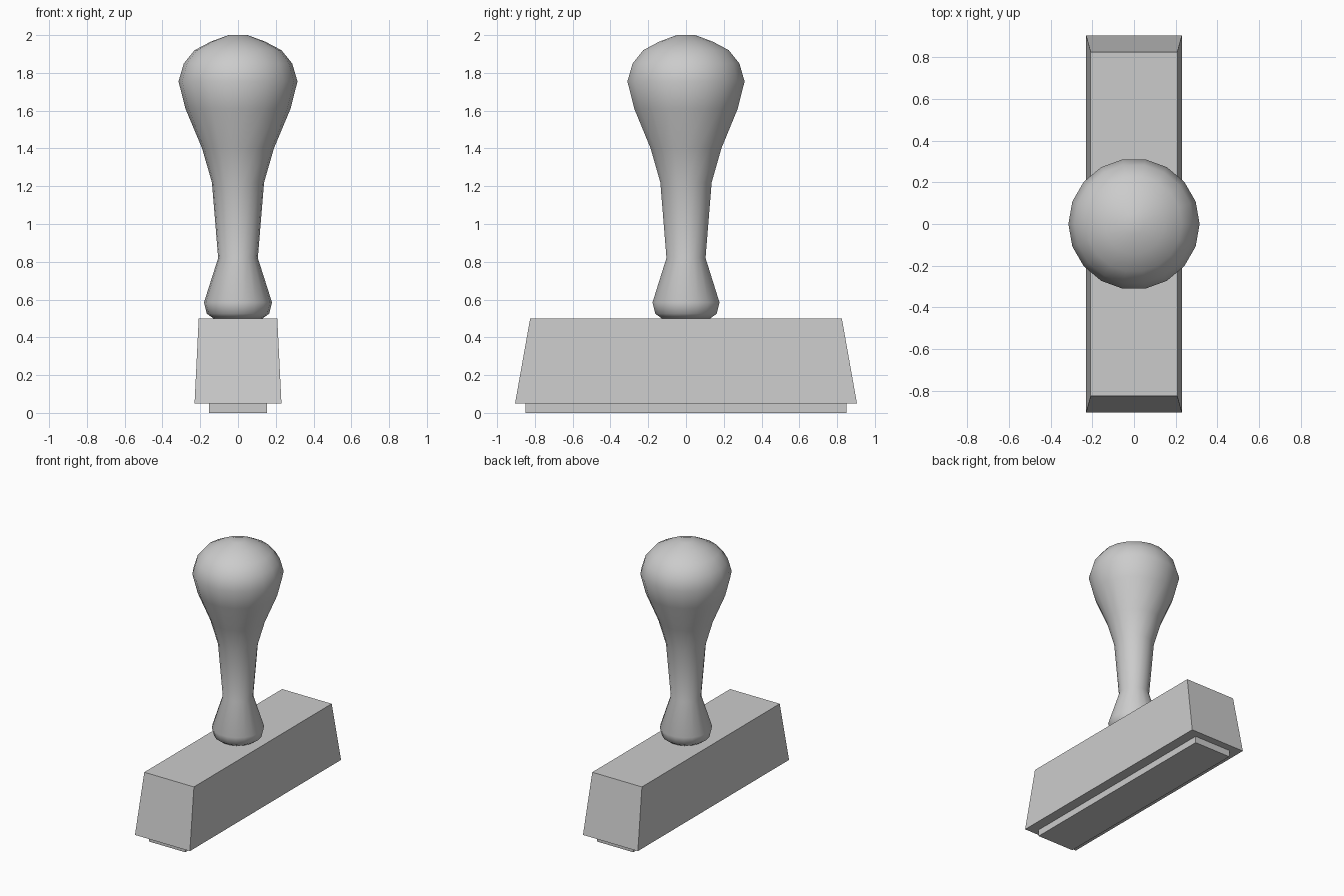
import bpy, bmesh, math
from mathutils import Matrix

cube = bpy.data.objects.get("Cube")
if cube:
    bpy.data.objects.remove(cube, do_unlink=True)

grey = bpy.data.materials.new("light grey")
grey.use_nodes = True
COLOUR = (0.6, 0.6, 0.6, 1)
grey.diffuse_color = COLOUR
grey.node_tree.nodes["Principled BSDF"].inputs["Base Color"].default_value = COLOUR


def add_object(name, bm):
    bmesh.ops.recalc_face_normals(bm, faces=bm.faces)
    mesh = bpy.data.meshes.new(name)
    bm.to_mesh(mesh)
    bm.free()
    mesh.materials.append(grey)
    obj = bpy.data.objects.new(name, mesh)
    bpy.context.collection.objects.link(obj)
    return obj


def tapered_block(name, bottom, top, z0, z1):
    """Block with half sizes given for its bottom and top."""
    bm = bmesh.new()
    bmesh.ops.create_cube(bm, size=2)
    for v in bm.verts:
        hx, hy = top if v.co.z > 0 else bottom
        v.co = (v.co.x * hx, v.co.y * hy, z1 if v.co.z > 0 else z0)
    return add_object(name, bm)


def turned(name, profile, sides):
    """Solid of revolution from (radius, height) pairs, closed at both ends."""
    bm = bmesh.new()
    rings = []
    for r, z in profile:
        ring = bmesh.ops.create_circle(bm, segments=sides, radius=r)["verts"]
        turn = Matrix.Rotation(math.pi / 2, 4, "Z")
        bmesh.ops.transform(bm, matrix=Matrix.Translation((0, 0, z)) @ turn, verts=ring)
        rings.append(ring)
    for low, high in zip(rings, rings[1:]):
        for i in range(sides):
            j = (i + 1) % sides
            bm.faces.new((low[i], low[j], high[j], high[i]))
    bm.faces.new(rings[0])
    bm.faces.new(rings[-1])
    return add_object(name, bm)


# Stamp block and the printing pad under it
tapered_block("stamp_block", (0.23, 0.905), (0.208, 0.825), 0.05, 0.5)
tapered_block("stamp_pad", (0.153, 0.85), (0.153, 0.85), 0, 0.05)

# Turned handle
handle = turned("handle", [
    (0.13, 0.5), (0.165, 0.525), (0.18, 0.585), (0.105, 0.82), (0.138, 1.22),
    (0.19, 1.4), (0.278, 1.61), (0.315, 1.755), (0.287, 1.85), (0.23, 1.92),
    (0.145, 1.965), (0.05, 2.0)], 18)
bpy.context.view_layer.objects.active = handle
handle.select_set(True)
bpy.ops.object.shade_smooth_by_angle(angle=math.radians(60))
